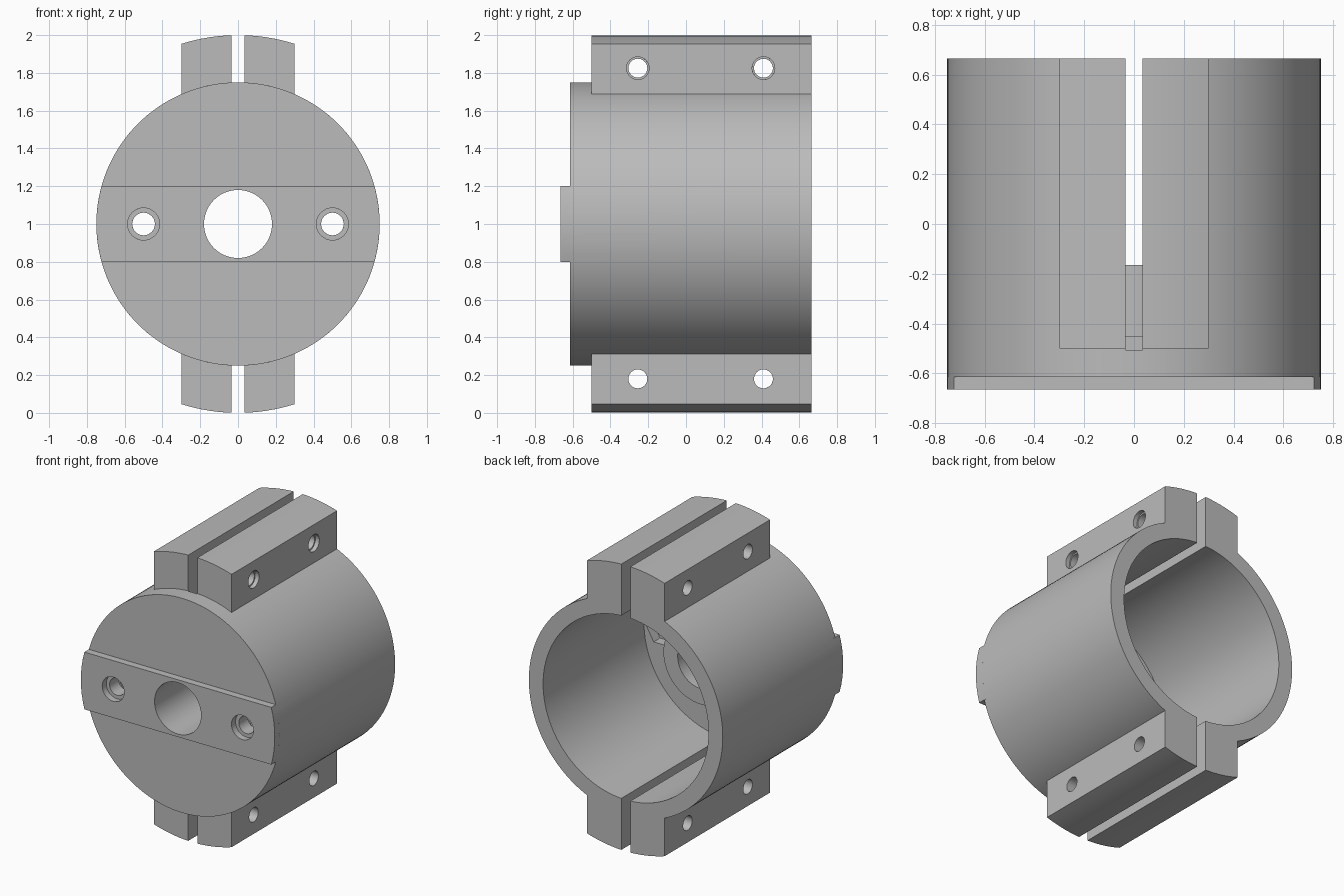
import bpy, bmesh, math
from math import sin, cos, pi, asin, sqrt

if "Cube" in bpy.data.objects:
    bpy.data.objects.remove(bpy.data.objects["Cube"])

grey = bpy.data.materials.new("matte_grey")
grey.use_nodes = True
tone = (0.5, 0.5, 0.5, 1)
grey.diffuse_color = tone
grey.node_tree.nodes["Principled BSDF"].inputs["Base Color"].default_value = tone

MID = 1.0                      # height of the bore axis
BACK = 0.665
R = 0.75


def prism(name, pts, y0, y1):
    """Extrude an x/z outline along y."""
    bm = bmesh.new()
    face = bm.faces.new([bm.verts.new((x, y0, z)) for x, z in pts])
    out = bmesh.ops.extrude_face_region(bm, geom=[face])
    moved = [v for v in out["geom"] if isinstance(v, bmesh.types.BMVert)]
    bmesh.ops.translate(bm, vec=(0, y1 - y0, 0), verts=moved)
    bmesh.ops.recalc_face_normals(bm, faces=bm.faces)
    mesh = bpy.data.meshes.new(name)
    bm.to_mesh(mesh)
    bm.free()
    mesh.materials.append(grey)
    ob = bpy.data.objects.new(name, mesh)
    bpy.context.collection.objects.link(ob)
    return ob


def ring(r, n, x=0, z=MID, turn=0):
    return [(x + r * cos(2 * pi * i / n + turn), z + r * sin(2 * pi * i / n + turn))
            for i in range(n)]


def box(w0, w1, h0, h1):
    return [(w0, h0), (w1, h0), (w1, h1), (w0, h1)]


def arc_cap(r, x0, x1, n):
    """Points on the circle of radius r, from x0 to x1 along the top."""
    xs = [x0 + (x1 - x0) * i / n for i in range(n + 1)]
    return [(x, MID + sqrt(max(r * r - x * x, 0))) for x in xs]


def combine(target, other, operation):
    mod = target.modifiers.new(other.name, "BOOLEAN")
    mod.operation, mod.solver, mod.object = operation, "EXACT", other
    bpy.context.view_layer.objects.active = target
    bpy.ops.object.modifier_apply(modifier=mod.name)
    bpy.data.objects.remove(other)


def cross_hole(name, r, x0, x1, y, z):
    """A round cutter running along x."""
    ob = prism(name, ring(r, 32, 0, 0), x0, x1)
    for v in ob.data.vertices:
        a, b, c = v.co
        v.co = (b, y - a, z + c)
    return ob


# Main barrel and the cross bar on its front
clamp = prism("clamp_body", ring(R, 128), -0.615, BACK)
a = asin(0.2 / R)
side = [(R * cos(t), MID + R * sin(t)) for t in [a * (i / 4 - 1) for i in range(9)]]
combine(clamp, prism("cross_bar", side + [(-x, 2 * MID - z) for x, z in side],
                     -BACK, -0.6), "UNION")

# Paired clamping ears, top and bottom
top = [(-0.3, 1.6)] + arc_cap(1.0, -0.3, 0.3, 12) + [(0.3, 1.6)]
combine(clamp, prism("top_ears", top, -0.5, BACK), "UNION")
combine(clamp, prism("bottom_ears", [(x, 2 * MID - z) for x, z in top], -0.5, BACK), "UNION")

# Bore, leaving a hub around the shaft hole and two nut seats
combine(clamp, prism("bore", ring(0.64, 128), -0.45, 0.8), "DIFFERENCE")
combine(clamp, prism("hub", ring(0.29, 64), -0.5, -0.165), "UNION")

# Slots between the ears
for name, h0, h1 in (("top_slot", 1.5, 2.1), ("bottom_slot", -0.1, 0.5)):
    combine(clamp, prism(name, box(-0.035, 0.035, h0, h1), -0.505, 0.8), "DIFFERENCE")

# Shaft hole and recessed mounting holes
combine(clamp, prism("shaft_hole", ring(0.18, 64), -0.8, 0), "DIFFERENCE")
for x in (-0.5, 0.5):
    combine(clamp, prism("screw_hole", ring(0.06, 32, x), -0.8, 0), "DIFFERENCE")
    combine(clamp, prism("screw_recess", ring(0.085, 32, x), -0.8, -0.62), "DIFFERENCE")
    combine(clamp, prism("nut_seat", ring(0.13, 6, x), -0.52, -0.3), "DIFFERENCE")

# Bolt holes through the ears
for y in (-0.255, 0.41):
    for z in (0.18, 1.825):
        combine(clamp, cross_hole("bolt_hole", 0.05, -0.5, 0.5, y, z), "DIFFERENCE")
    combine(clamp, cross_hole("bolt_recess", 0.06, 0.27, 0.5, y, 1.825), "DIFFERENCE")

# Softened edges
bevel = clamp.modifiers.new("soft_edges", "BEVEL")
bevel.width, bevel.segments = 0.01, 2
bevel.limit_method, bevel.angle_limit = "ANGLE", math.radians(40)

bpy.ops.object.select_all(action="DESELECT")
clamp.select_set(True)
bpy.context.view_layer.objects.active = clamp
bpy.ops.object.shade_smooth_by_angle(angle=math.radians(30))
